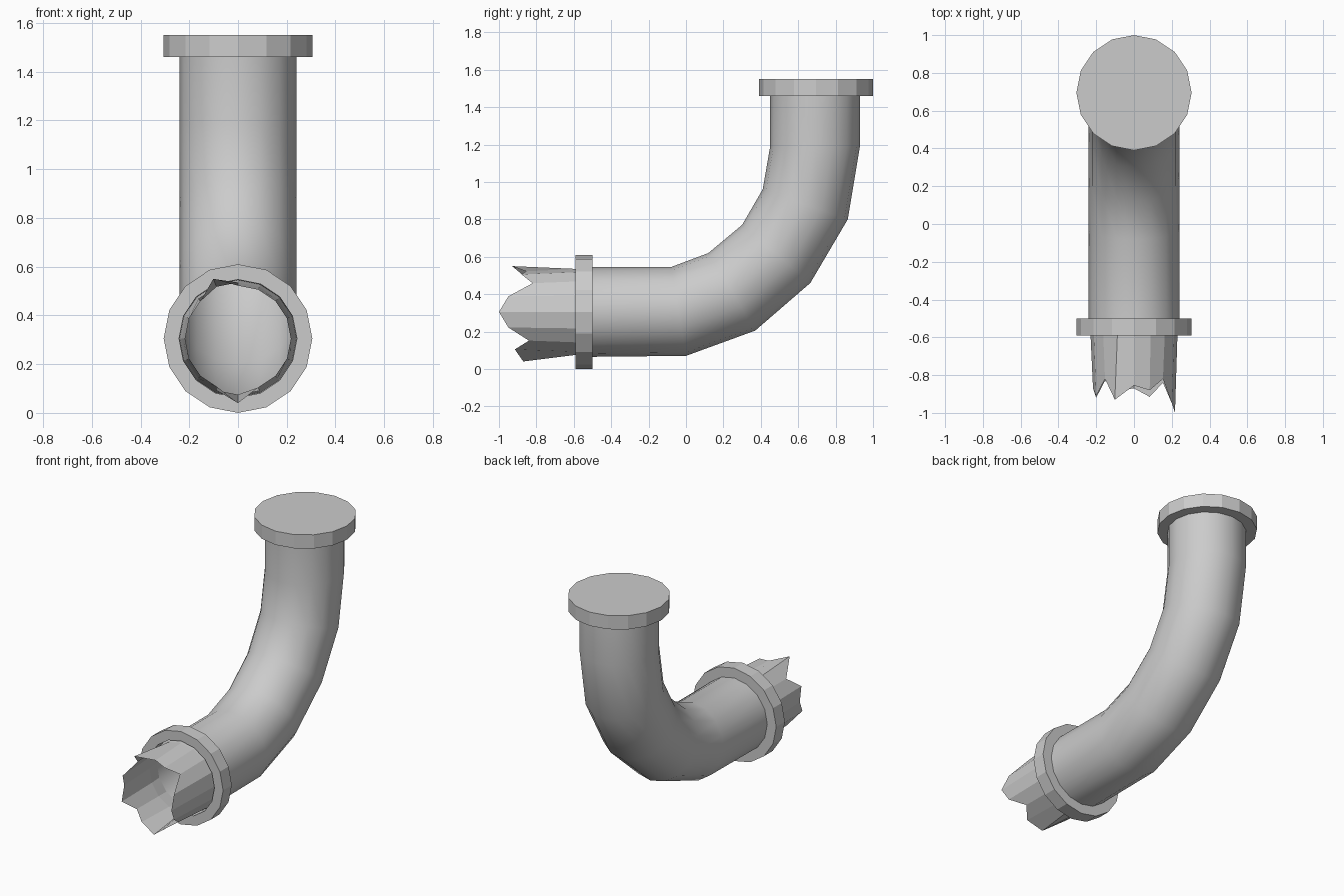
import bpy, math
from mathutils import Vector

if "Cube" in bpy.data.objects:
    bpy.data.objects.remove(bpy.data.objects["Cube"])

N = 16          # sides of every round part
AXIS_Z = 0.305  # height of the horizontal run
TOP_Y = 0.695   # position of the vertical run


def ring(outer, inner, rx=0.24):
    """Ring spanning two (y, z) profile points, rx wide in x."""
    o, i = Vector(outer), Vector(inner)
    mid, half = (o + i) / 2, (i - o) / 2
    pts = []
    for k in range(N):
        a = 2 * math.pi * k / N
        p = mid + half * math.sin(a)
        pts.append((rx * math.cos(a), p.x, p.y))
    return pts


def upright(y, r):
    return ring((y, AXIS_Z - r), (y, AXIS_Z + r), r)


def level(z, r):
    return ring((TOP_Y + r, z), (TOP_Y - r, z), r)


def loft(name, rings, closed=False, caps=False, smooth=False):
    """Bridge successive rings with quads."""
    verts = [p for r in rings for p in r]
    m = len(rings)
    faces = []
    for j in range(m if closed else m - 1):
        a, b = j * N, (j + 1) % m * N
        for k in range(N):
            n = (k + 1) % N
            faces.append((a + k, a + n, b + n, b + k))
    if caps:
        faces.append(tuple(reversed(range(N))))
        faces.append(tuple(range((m - 1) * N, m * N)))
    mesh = bpy.data.meshes.new(name)
    mesh.from_pydata(verts, [], faces)
    mesh.polygons.foreach_set("use_smooth", [smooth] * len(faces))
    mesh.update()
    ob = bpy.data.objects.new(name, mesh)
    bpy.context.collection.objects.link(ob)
    return ob


# Curved pipe: (outer, inner) profile points along the bend
bend = [((-0.50, 0.065), (-0.50, 0.545)),
        ((0.00, 0.07), (-0.08, 0.545)),
        ((0.37, 0.205), (0.12, 0.62)),
        ((0.665, 0.46), (0.30, 0.77)),
        ((0.865, 0.80), (0.41, 0.96)),
        ((0.93, 1.19), (0.45, 1.19)),
        ((0.93, 1.46), (0.45, 1.46))]
loft("bent_pipe", [ring(o, i) for o, i in bend], smooth=True)

# Closed flange at the top end
loft("top_flange", [level(1.46, 0.305), level(1.55, 0.305)], caps=True)

# Open collar at the broken end
loft("front_collar", [upright(-0.50, 0.24), upright(-0.50, 0.305),
                      upright(-0.59, 0.305), upright(-0.59, 0.242)], closed=True)

# Torn stub: rim depth for each vertex, with two tips bent outward
rim_y = [-1.0, -0.95, -0.82, -0.88, -0.855, -0.93, -0.82, -0.91,
         -0.87, -0.92, -0.83, -0.88, -0.87, -0.915, -0.84, -0.95]
rim_r = {5: 0.265, 12: 0.265}
rim = []
for k, y in enumerate(rim_y):
    a, r = 2 * math.pi * k / N, rim_r.get(k, 0.217)
    rim.append((r * math.cos(a), y, AXIS_Z + r * math.sin(a)))
loft("torn_stub", [upright(-0.50, 0.24), upright(-0.59, 0.23), rim])
